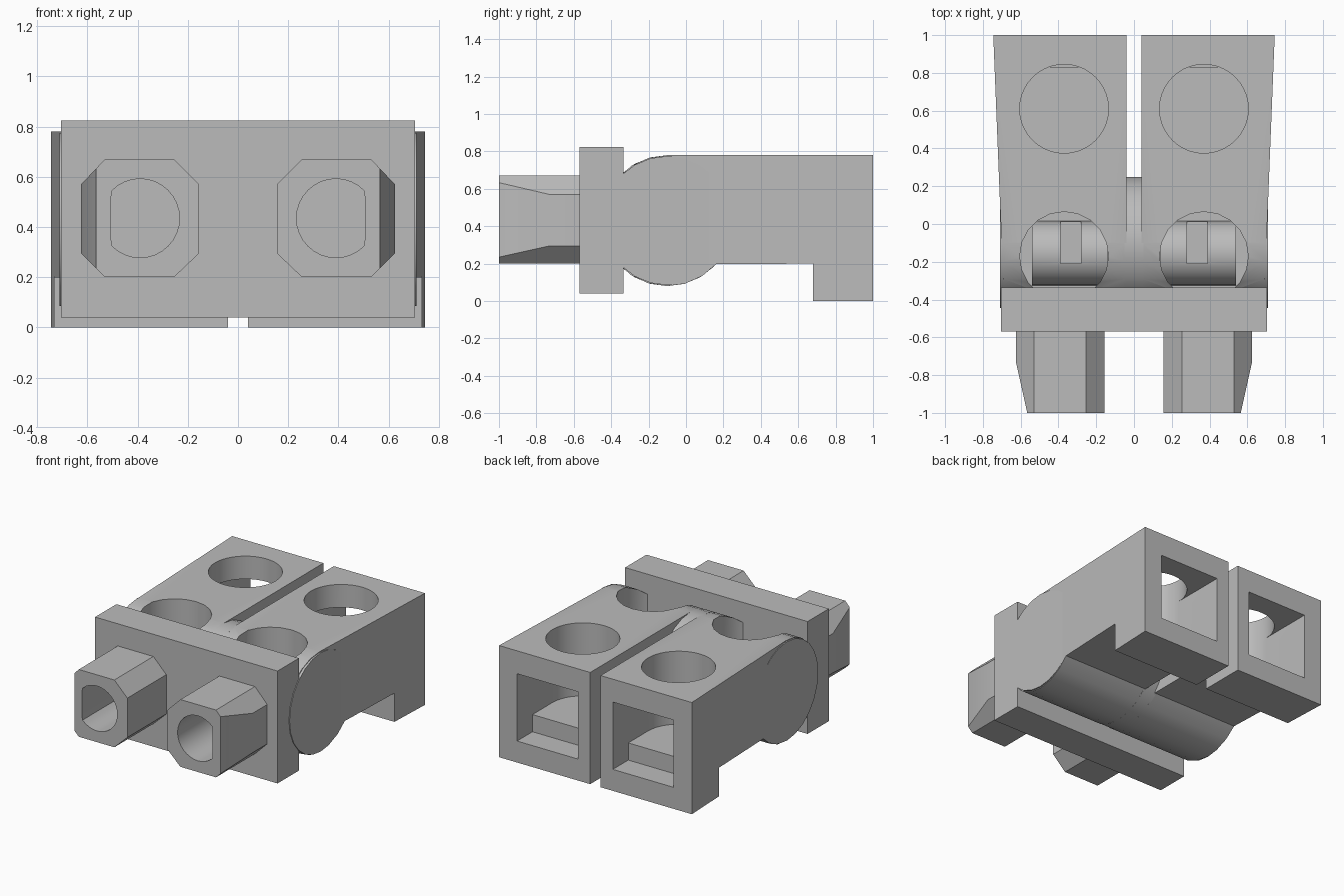
import bpy
import bmesh
from math import cos, sin, radians, pi
from mathutils import Matrix, Vector

cube = bpy.data.objects.get("Cube")
if cube:
    bpy.data.objects.remove(cube, do_unlink=True)

grey = bpy.data.materials.new("plain_grey")
grey.use_nodes = True
grey.diffuse_color = (0.5, 0.5, 0.5, 1)
bsdf = next(n for n in grey.node_tree.nodes if n.type == 'BSDF_PRINCIPLED')
bsdf.inputs["Base Color"].default_value = grey.diffuse_color

AXIS_Y, AXIS_Z, DRUM_R = -0.1, 0.43, 0.35


def to_object(name, bm):
    bmesh.ops.recalc_face_normals(bm, faces=bm.faces)
    mesh = bpy.data.meshes.new(name)
    bm.to_mesh(mesh)
    bm.free()
    mesh.materials.append(grey)
    obj = bpy.data.objects.new(name, mesh)
    bpy.context.collection.objects.link(obj)
    return obj


def box(name, x0, x1, y0, y1, z0, z1):
    bm = bmesh.new()
    bmesh.ops.create_cube(bm, size=1)
    for v in bm.verts:
        v.co = Vector(((x0 + x1) / 2 + v.co.x * (x1 - x0),
                       (y0 + y1) / 2 + v.co.y * (y1 - y0),
                       (z0 + z1) / 2 + v.co.z * (z1 - z0)))
    return to_object(name, bm)


def cylinder(name, center, radius, depth, axis, segments=32):
    turn = {'X': Matrix.Rotation(pi / 2, 4, 'Y'),
            'Y': Matrix.Rotation(pi / 2, 4, 'X'),
            'Z': Matrix.Identity(4)}[axis]
    bm = bmesh.new()
    bmesh.ops.create_cone(bm, cap_ends=True, segments=segments, radius1=radius,
                          radius2=radius, depth=depth,
                          matrix=Matrix.Translation(center) @ turn)
    return to_object(name, bm)


def prism(points, offset):
    bm = bmesh.new()
    face = bm.faces.new([bm.verts.new(p) for p in points])
    grown = bmesh.ops.extrude_face_region(bm, geom=[face])
    moved = [g for g in grown["geom"] if isinstance(g, bmesh.types.BMVert)]
    bmesh.ops.translate(bm, verts=moved, vec=offset)
    return bm


def activate(obj):
    bpy.ops.object.select_all(action='DESELECT')
    obj.select_set(True)
    bpy.context.view_layer.objects.active = obj


def cut(obj, cutter):
    activate(obj)
    mod = obj.modifiers.new("cut", 'BOOLEAN')
    mod.operation, mod.solver, mod.object = 'DIFFERENCE', 'EXACT', cutter
    bpy.ops.object.modifier_apply(modifier=mod.name)
    bpy.data.objects.remove(cutter, do_unlink=True)


def finish(obj, mirrored=True):
    activate(obj)
    if mirrored:
        mod = obj.modifiers.new("mirror", 'MIRROR')
        mod.use_mirror_merge = False
        bpy.ops.object.modifier_apply(modifier=mod.name)
    bpy.ops.object.shade_smooth_by_angle(angle=radians(32))


# Housing half: rounded nose, flat top and rear foot, tapering to the front
steps = 14
arc = [radians(90 + 228.5 * i / steps) for i in range(steps + 1)]
outline = [(AXIS_Y + DRUM_R * cos(a), AXIS_Z + DRUM_R * sin(a)) for a in arc]
outline += [(0.68, 0.2), (0.68, 0), (1, 0), (1, 0.78)]
bm = prism([(0.04, y, z) for y, z in outline], (0.7, 0, 0))
for v in bm.verts:
    if v.co.x > 0.5:
        v.co.x = 0.745 - 0.04 * (1 - v.co.y)
housing = to_object("housing_halves", bm)

# Rear round hole, stepped rear socket and front round well
cut(housing, cylinder("cutter", (0.37, 0.61, 0.57), 0.235, 0.6, 'Z', 40))
cut(housing, box("cutter", 0.135, 0.605, 0.61, 1.1, 0.27, 0.62))
cut(housing, box("cutter", 0.135, 0.605, 0.83, 1.1, 0.15, 0.5))
cut(housing, cylinder("cutter", (0.37, -0.17, 0.65), 0.235, 0.5, 'Z', 20))
finish(housing)

# Slotted roller in each front well
roller = cylinder("well_rollers", (0.34, -0.155, 0.42), 0.17, 0.4, 'X')
cut(roller, box("cutter", 0.28, 0.39, -0.21, 0.02, 0.45, 0.8))
finish(roller)

# Side discs lapping over the ends of the front plate
disc = cylinder("side_discs", (0.695, AXIS_Y, AXIS_Z), DRUM_R - 0.005, 0.03, 'X', 24)
finish(disc)

# Hub joining the two halves
hub = cylinder("center_hub", (0, AXIS_Y, AXIS_Z), DRUM_R, 0.1, 'X', 24)
finish(hub, mirrored=False)

# Front plate with bored openings
plate = box("front_plate", -0.705, 0.705, -0.57, -0.335, 0.04, 0.825)
finish(plate, mirrored=False)

# Octagonal snout with a slanted outer side and a flat-sided bore
octagon = [(0.155, 0.295), (0.255, 0.2), (0.53, 0.2), (0.625, 0.295),
           (0.625, 0.57), (0.53, 0.67), (0.255, 0.67), (0.155, 0.57)]
bm = prism([(x, -1, z) for x, z in octagon], (0, 0.44, 0))
sliced = bmesh.ops.bisect_plane(bm, geom=bm.verts[:] + bm.edges[:] + bm.faces[:],
                                plane_co=(0.625, -0.73, 0),
                                plane_no=(0.27, -0.06, 0), clear_outer=True)
rim = [g for g in sliced["geom_cut"] if isinstance(g, bmesh.types.BMEdge)]
bmesh.ops.holes_fill(bm, edges=rim)
snout = to_object("snouts", bm)
bore = cylinder("cutter", (0.39, -0.85, 0.435), 0.157, 0.55, 'Y')
for v in bore.data.vertices:
    v.co.x = min(v.co.x, 0.505)
cut(snout, bore)
finish(snout)
